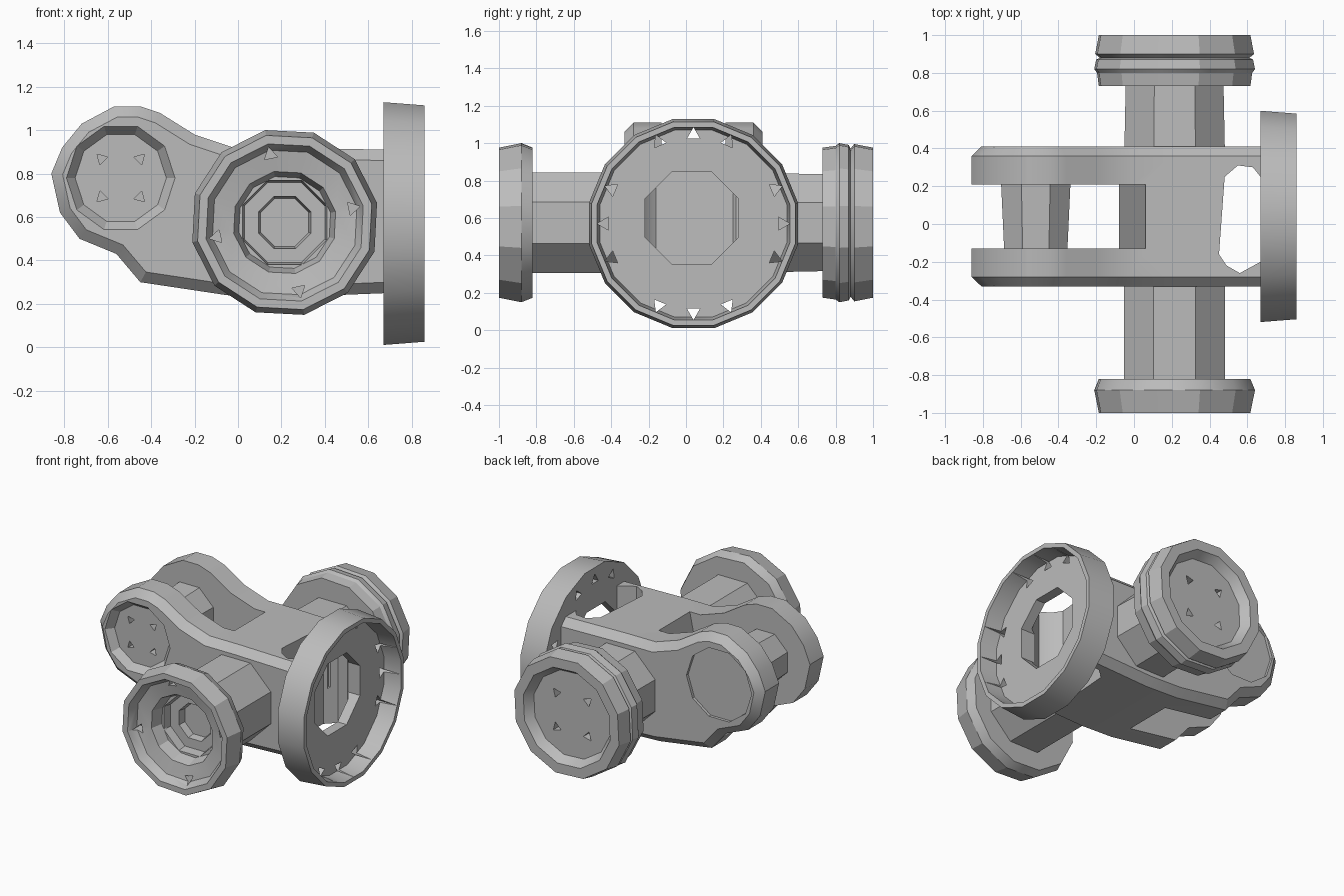
import bpy
import bmesh
from math import cos, sin, pi, radians

if "Cube" in bpy.data.objects:
    bpy.data.objects.remove(bpy.data.objects["Cube"], do_unlink=True)

GREY = (0.5, 0.5, 0.5, 1)
metal = bpy.data.materials.new("plain grey")
metal.use_nodes = True
metal.diffuse_color = GREY
metal.node_tree.nodes["Principled BSDF"].inputs["Base Color"].default_value = GREY

# Shared centres: the cross arms (x, z), the fork eye (x, z) and the end flange (y, z)
ARM, EYE, END = (0.215, 0.575), (-0.54, 0.78), (0.04, 0.57)


def finish(name, bm):
    bmesh.ops.recalc_face_normals(bm, faces=bm.faces)
    mesh = bpy.data.meshes.new(name)
    bm.to_mesh(mesh)
    bm.free()
    obj = bpy.data.objects.new(name, mesh)
    obj.data.materials.append(metal)
    bpy.context.collection.objects.link(obj)
    return obj


def place(axis, centre, a, b, t):
    """Point with offsets a, b around an axis and t along it."""
    u, v = centre[0] + a, centre[1] + b
    return {"x": (t, u, v), "y": (u, t, v), "z": (u, v, t)}[axis]


def revolve(name, profile, sides, axis, centre, phase=0.0):
    """Turn a closed (radius, along) profile; radius 0 becomes a pole."""
    bm = bmesh.new()
    rings = []
    for r, t in profile:
        count = sides if r else 1
        rings.append([bm.verts.new(place(axis, centre, r * cos(phase + 2 * pi * i / sides),
                                         r * sin(phase + 2 * pi * i / sides), t))
                      for i in range(count)])
    for p, q in zip(rings, rings[1:] + rings[:1]):
        if len(p) == 1 and len(q) == 1:
            continue
        for i in range(sides):
            j = (i + 1) % sides
            corners = [p[i % len(p)], p[j % len(p)], q[j % len(q)], q[i % len(q)]]
            bm.faces.new(list(dict.fromkeys(corners)))
    return finish(name, bm)


def prism(name, outlines, axis, start, end):
    """Extrude one or more outlines along an axis."""
    bm = bmesh.new()
    for outline in outlines:
        low, high = [[bm.verts.new(place(axis, (0, 0), a, b, t)) for a, b in outline]
                     for t in (start, end)]
        bm.faces.new(low)
        bm.faces.new(high)
        for i in range(len(low)):
            j = (i + 1) % len(low)
            bm.faces.new([low[i], low[j], high[j], high[i]])
    return finish(name, bm)


def cut(obj, cutter):
    cutter.hide_render = True
    mod = obj.modifiers.new("cut", "BOOLEAN")
    mod.operation, mod.solver, mod.object = "DIFFERENCE", "EXACT", cutter
    apply(obj, mod)
    bpy.data.objects.remove(cutter, do_unlink=True)


def apply(obj, mod):
    bpy.ops.object.select_all(action="DESELECT")
    bpy.context.view_layer.objects.active = obj
    obj.select_set(True)
    bpy.ops.object.modifier_apply(modifier=mod.name)


def bolt_holes(obj, centre, radius, angles, axis, start, end, size=0.04):
    """Three-sided bolt holes around a circle."""
    outlines = []
    for angle in map(radians, angles):
        u, v = centre[0] + radius * cos(angle), centre[1] + radius * sin(angle)
        outlines.append([(u + size * cos(angle + k * 2 * pi / 3),
                          v + size * sin(angle + k * 2 * pi / 3)) for k in range(3)])
    cut(obj, prism("bolt_cutter", outlines, axis, start, end))


# Forked body, chamfered along both sides
outline = [(-0.86, 0.8), (-0.82, 0.62), (-0.73, 0.5), (-0.56, 0.43), (-0.45, 0.3),
           (-0.05, 0.24), (0.2, 0.23), (0.69, 0.25), (0.69, 0.91), (0.2, 0.92),
           (-0.02, 0.92), (-0.2, 0.98), (-0.36, 1.08), (-0.45, 1.11), (-0.57, 1.11),
           (-0.72, 1.03), (-0.81, 0.92)]
body = prism("forked_body", [outline], "y", -0.33, 0.41)
bm = bmesh.new()
bm.from_mesh(body.data)
rim = [e for e in bm.edges if abs(e.verts[0].co.y - e.verts[1].co.y) < 0.001
       and max(v.co.x for v in e.verts) - 0.69 < 0.001
       and min(v.co.x for v in e.verts) < 0.68]
bmesh.ops.bevel(bm, geom=rim, offset=0.05, segments=1, affect="EDGES", clamp_overlap=True)
bm.to_mesh(body.data)
bm.free()

# Fork slot with a sloping inner end
cut(body, prism("slot_cutter", [[(-1, 0), (-0.13, 0), (0.12, 1.2), (-1, 1.2)]], "y", -0.13, 0.21))
# Upright opening behind the end flange, and the port joining it
window = [(0.45, -0.16), (0.49, -0.22), (0.56, -0.26), (0.67, -0.2),
          (0.67, 0.25), (0.63, 0.3), (0.55, 0.31), (0.48, 0.25)]
cut(body, prism("window_cutter", [window], "z", 0, 1.3))
port = [(0, 0.5), (0.27, 0.5), (0.27, 1), (0, 1)]
cut(body, revolve("port_cutter", port, 8, "x", (0.03, 0.6), pi / 8))
# Dished eye faces on the fork
cut(body, revolve("eye_cutter", [(0, -0.5), (0.25, -0.5), (0.25, -0.33), (0.21, -0.28), (0, -0.28)],
                  10, "y", EYE))
cut(body, revolve("eye_cutter", [(0, 0.5), (0.25, 0.5), (0.25, 0.39), (0, 0.39)], 10, "y", EYE))
bolt_holes(body, EYE, 0.125, (45, 135, 225, 315), "y", -0.4, -0.23, 0.03)

# Pin joining the fork prongs
pin = revolve("fork_pin", [(0, -0.16), (0.18, -0.16), (0.2, 0.24), (0, 0.24)],
              8, "y", (-0.52, 0.77), pi / 8)

# Round end flange with a shallow recess, port and bolt circle
flange = revolve("end_flange", [(0, 0.67), (0.57, 0.67), (0.555, 0.86), (0.525, 0.86),
                                (0.51, 0.74), (0, 0.74)], 16, "x", END, pi / 16)
cut(flange, revolve("port_cutter", port, 8, "x", (0.03, 0.6), pi / 8))
bolt_holes(flange, END, 0.475, [q + d for q in (0, 90, 180, 270) for d in (-23, 0, 23)],
           "x", 0.6, 0.9)

# Front cross arm with a deep stepped socket
front_arm = revolve("front_arm", [(0, -0.25), (0.29, -0.25), (0.29, -0.84), (0.21, -0.84),
                                  (0.2, -0.78), (0.13, -0.78), (0.12, -0.73), (0, -0.73)],
                    8, "y", ARM, pi / 8)
front_collar = revolve("front_collar", [(0.21, -0.82), (0.41, -0.82), (0.435, -0.88), (0.41, -1),
                                        (0.37, -1), (0.34, -0.94), (0.24, -0.92)],
                       12, "y", ARM, radians(12))
bolt_holes(front_collar, ARM, 0.32, (12, 102, 192, 282), "y", -1.1, -0.88, 0.035)

# Back cross arm with a grooved collar and dished face
back_arm = revolve("back_arm", [(0, 0.3), (0.29, 0.3), (0.28, 0.75), (0, 0.75)],
                   8, "y", ARM, pi / 8)
back_collar = revolve("back_collar", [(0, 0.73), (0.41, 0.73), (0.42, 0.8), (0.435, 0.82),
                                      (0.425, 0.87), (0.405, 0.88), (0.43, 0.9), (0.41, 1),
                                      (0.34, 1), (0.3, 0.94), (0, 0.94)],
                      12, "y", ARM, radians(12))
bolt_holes(back_collar, ARM, 0.17, (45, 135, 225, 315), "y", 0.88, 1.1, 0.035)

# Soft shading across shallow corners only
bpy.ops.object.select_all(action="DESELECT")
for part in (body, pin, flange, front_arm, front_collar, back_arm, back_collar):
    part.select_set(True)
    bpy.context.view_layer.objects.active = part
bpy.ops.object.shade_smooth_by_angle(angle=radians(28))
